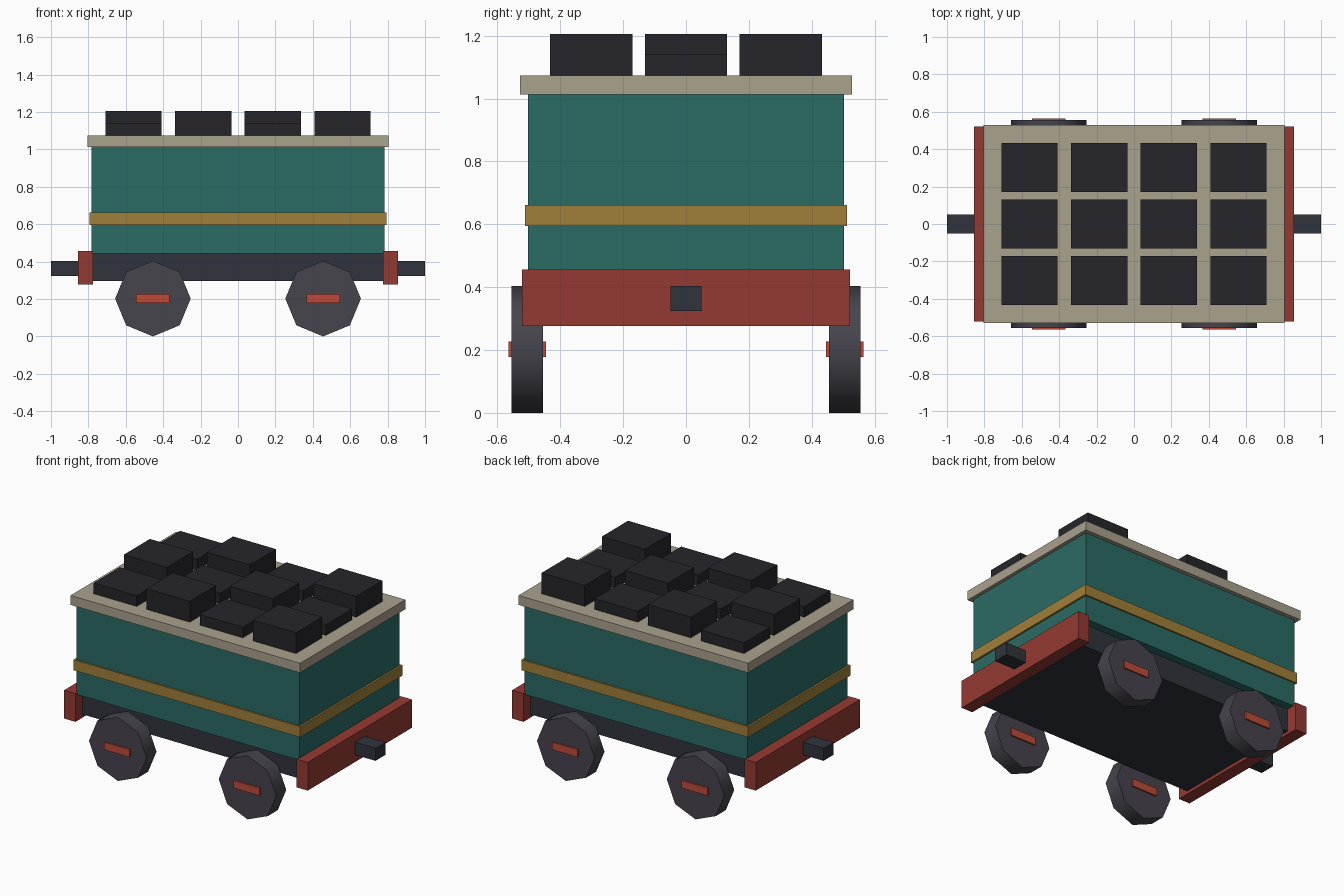
import bpy
import math

if "Cube" in bpy.data.objects:
    bpy.data.objects.remove(bpy.data.objects["Cube"])


def material(name, rgb):
    m = bpy.data.materials.new(name)
    m.diffuse_color = (*rgb, 1)
    m.use_nodes = True
    m.node_tree.nodes["Principled BSDF"].inputs["Base Color"].default_value = m.diffuse_color
    return m


TEAL = material("teal_paint", (0.024, 0.147, 0.13))
RED = material("red_paint", (0.30, 0.042, 0.032))
BRIGHT_RED = material("hub_red", (0.50, 0.07, 0.042))
BRASS = material("brass", (0.35, 0.216, 0.042))
CREAM = material("cream", (0.40, 0.36, 0.27))
COAL = material("coal", (0.019, 0.019, 0.024))
IRON = material("iron", (0.03, 0.034, 0.045))
WHEEL = material("wheel_steel", (0.061, 0.058, 0.074))


def box(name, centre_xy, size_xy, z0, z1, mat):
    """Box from its plan centre and size, and its bottom and top height."""
    bpy.ops.mesh.primitive_cube_add(size=1, location=(*centre_xy, (z0 + z1) / 2))
    ob = bpy.context.object
    ob.name = name
    ob.scale = (*size_xy, z1 - z0)
    bpy.ops.object.transform_apply(location=False, rotation=False, scale=True)
    ob.data.materials.append(mat)
    return ob


# Chassis, body, trim band and top rim
box("chassis", (0, 0), (1.56, 0.90), 0.297, 0.442, IRON)
box("body", (0, 0), (1.566, 1.004), 0.442, 1.013, TEAL)
box("trim_band", (0, 0), (1.59, 1.024), 0.595, 0.662, BRASS)
box("top_rim", (0, 0), (1.61, 1.056), 1.013, 1.073, CREAM)

# Buffer beams and couplings at both ends
for side, sx in (("left", -1), ("right", 1)):
    box(f"buffer_beam_{side}", (sx * 0.815, 0), (0.08, 1.044), 0.277, 0.456, RED)
    box(f"coupling_{side}", (sx * 0.92, 0), (0.16, 0.10), 0.324, 0.404, IRON)

# Eight-sided wheels with hub bars
for end, sx in (("left", -1), ("right", 1)):
    for side, sy in (("front", -1), ("back", 1)):
        x, y = sx * 0.455, sy * 0.505
        bpy.ops.mesh.primitive_cylinder_add(
            vertices=8, radius=0.202, depth=0.10,
            location=(x, y, 0.202), rotation=(math.pi / 2, 0, 0))
        wheel = bpy.context.object
        wheel.name = f"wheel_{side}_{end}"
        wheel.data.materials.append(WHEEL)
        bpy.ops.object.shade_smooth_by_angle(angle=math.radians(50))
        box(f"hub_bar_{side}_{end}", (x, y), (0.18, 0.12), 0.178, 0.227, BRIGHT_RED)

# Coal blocks in a checkerboard of two heights
for i in range(4):
    for j in range(3):
        top = 1.205 if (i + j) % 2 else 1.141
        box(f"coal_block_{i}_{j}", ((i - 1.5) * 0.3725, (j - 1) * 0.302),
            (0.302, 0.262), 1.06, top, COAL)
